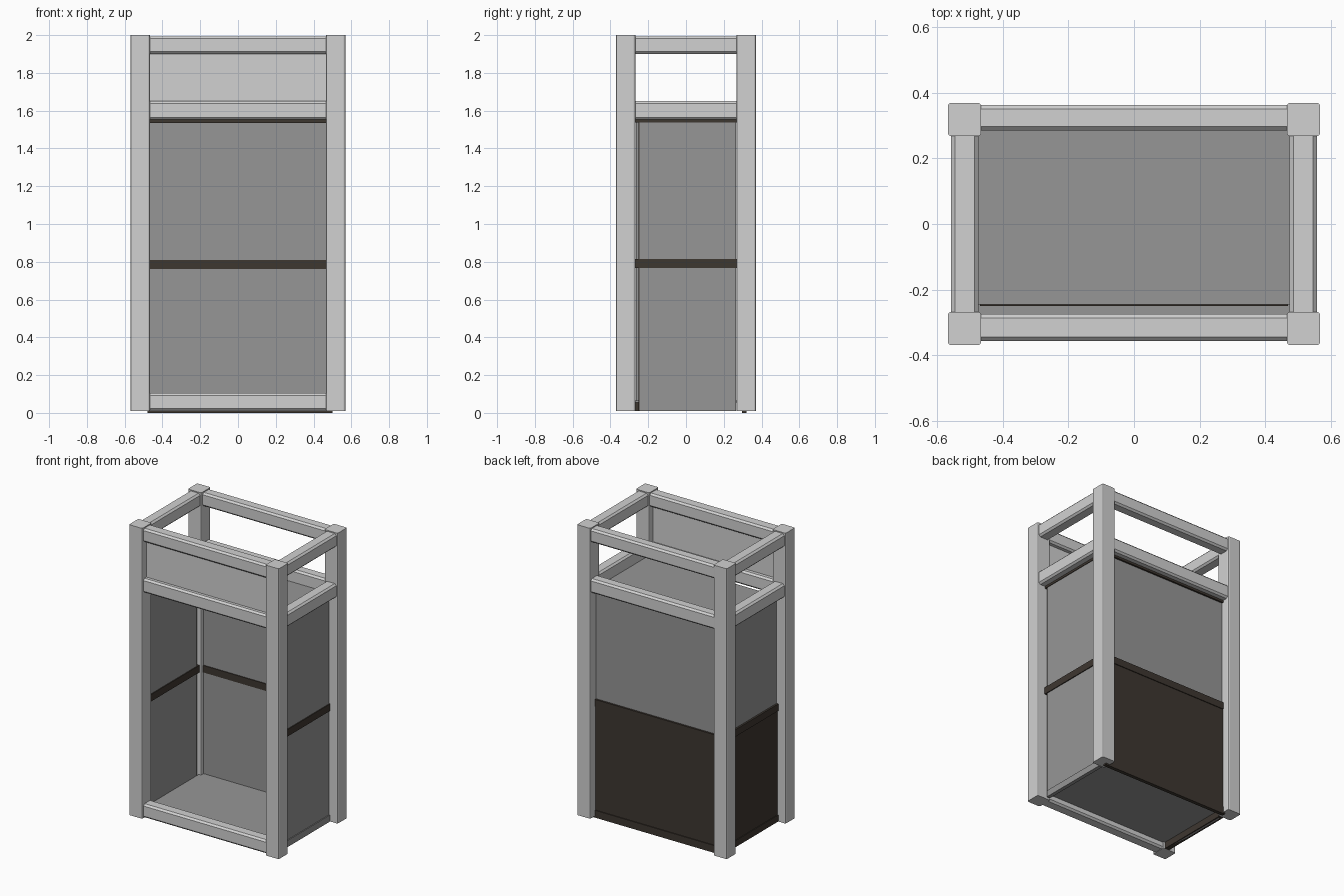
import bpy, bmesh
from mathutils import Vector

if "Cube" in bpy.data.objects:
    bpy.data.objects.remove(bpy.data.objects["Cube"])


def mat(name, rgb):
    m = bpy.data.materials.new(name)
    m.diffuse_color = (*rgb, 1)
    m.use_nodes = True
    m.node_tree.nodes["Principled BSDF"].inputs["Base Color"].default_value = m.diffuse_color
    return m


FRAME = mat("light_grey_frame", (0.64, 0.64, 0.64))
PANEL = mat("mid_grey_panel", (0.305, 0.305, 0.305))
BROWN = mat("dark_brown", (0.048, 0.038, 0.030))


def box(name, x, y, z, material, axis=None, bevel=0.0, segments=1):
    """Box from (min, max) ranges; bevels only edges running along axis."""
    lo = Vector((x[0], y[0], z[0]))
    hi = Vector((x[1], y[1], z[1]))
    bm = bmesh.new()
    bmesh.ops.create_cube(bm, size=1)
    for v in bm.verts:
        v.co = Vector([lo[i] + (v.co[i] + 0.5) * (hi[i] - lo[i]) for i in range(3)])
    if axis is not None:
        edges = [e for e in bm.edges
                 if abs((e.verts[0].co - e.verts[1].co).normalized()[axis]) > 0.9]
        bmesh.ops.bevel(bm, geom=edges, offset=bevel, segments=segments,
                        profile=0.5, affect='EDGES')
    me = bpy.data.meshes.new(name)
    bm.to_mesh(me)
    bm.free()
    me.materials.append(material)
    ob = bpy.data.objects.new(name, me)
    bpy.context.collection.objects.link(ob)
    return ob


def mirror_range(a, b, s):
    return (a, b) if s > 0 else (-b, -a)


# Corner posts
for sx, xn in ((-1, "left"), (1, "right")):
    for sy, yn in ((-1, "front"), (1, "back")):
        box(f"{yn}_{xn}_post", mirror_range(0.467, 0.568, sx),
            mirror_range(0.268, 0.37, sy), (0.01, 2.0), FRAME, 2, 0.009, 2)

# Horizontal rails at two heights
for label, z in (("top", (1.9, 1.993)), ("lower", (1.553, 1.65))):
    box(f"{label}_front_rail", (-0.47, 0.47), (-0.357, -0.275), z, FRAME, 0, 0.012)
    box(f"{label}_back_rail", (-0.47, 0.47), (0.285, 0.363), z, FRAME, 0, 0.012)
    for s, n in ((-1, "left"), (1, "right")):
        box(f"{label}_{n}_rail", mirror_range(0.475, 0.558, s),
            (-0.27, 0.27), z, FRAME, 1, 0.012)

# Front sill and blank fascia board
box("front_sill_rail", (-0.47, 0.47), (-0.357, -0.275), (0.012, 0.105), FRAME, 0, 0.012)
box("front_fascia_board", (-0.47, 0.47), (-0.325, -0.31), (1.645, 1.905), FRAME)

# Roof plate and floor plate
box("roof_plate", (-0.48, 0.48), (-0.245, 0.295), (1.552, 1.565), PANEL)
box("roof_front_trim", (-0.47, 0.47), (-0.25, -0.242), (1.535, 1.552), BROWN)
box("floor_plate", (-0.485, 0.485), (-0.28, 0.295), (0.055, 0.066), PANEL)

# Back wall: grey sheet, brown lower cladding outside, brown bars
box("back_wall_sheet", (-0.48, 0.48), (0.295, 0.308), (0.01, 1.54), PANEL)
box("back_lower_cladding", (-0.48, 0.48), (0.308, 0.315), (0.04, 0.77), BROWN)
box("back_middle_bar", (-0.48, 0.48), (0.289, 0.321), (0.762, 0.81), BROWN)
box("back_bottom_bar", (-0.48, 0.50), (0.296, 0.321), (0.0, 0.05), BROWN)
box("back_top_trim", (-0.48, 0.48), (0.29, 0.32), (1.538, 1.554), BROWN)

# Side walls: same hand facing, grey to the right and brown to the left
for s, n in ((-1, "left"), (1, "right")):
    cx = 0.495 * s
    y = (-0.265, 0.245) if s < 0 else (-0.245, 0.265)
    end = (0.245, 0.251) if s < 0 else (-0.251, -0.245)
    box(f"{n}_wall_sheet", (cx - 0.004, cx + 0.01), y, (0.01, 1.54), PANEL)
    box(f"{n}_lower_cladding", (cx - 0.012, cx - 0.004), y, (0.012, 0.77), BROWN)
    box(f"{n}_wall_end_trim", (cx - 0.011, cx + 0.010), end, (0.012, 1.54), BROWN)
    box(f"{n}_middle_bar", (cx - 0.017, cx + 0.016), (-0.268, 0.268), (0.768, 0.816), BROWN)
    if s < 0:
        box("left_bottom_bar", (cx - 0.017, cx + 0.016), (-0.268, 0.265), (0.01, 0.055), BROWN)
    else:
        box("right_bottom_bar", (cx - 0.01, cx + 0.016), y, (0.01, 0.055), PANEL)
    box(f"{n}_top_trim", (cx - 0.014, cx + 0.014), (-0.268, 0.268), (1.538, 1.554), BROWN)
